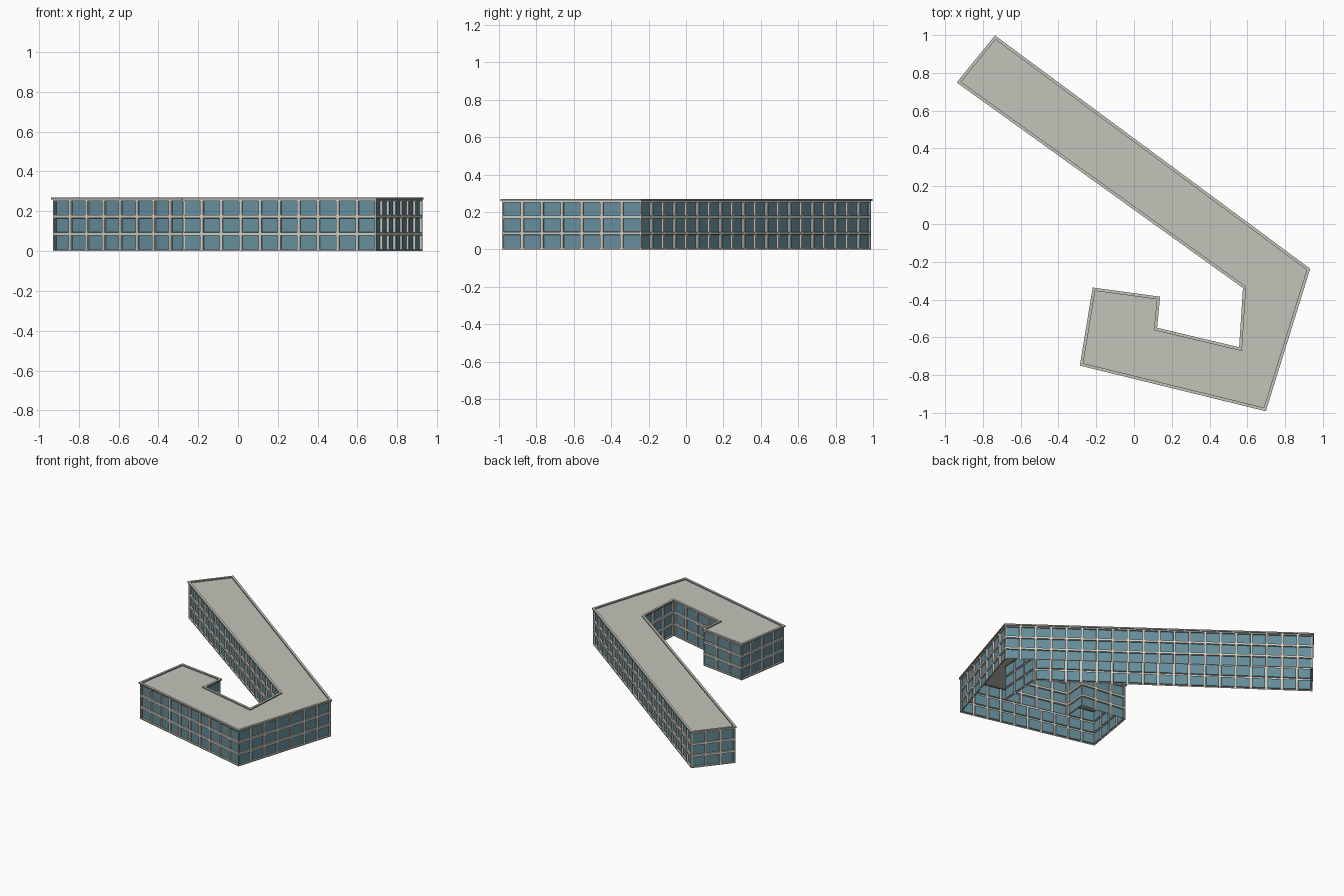
import bpy, bmesh
from mathutils import Vector

cube = bpy.data.objects.get("Cube")
if cube:
    bpy.data.objects.remove(cube)


def material(name, rgb):
    m = bpy.data.materials.new(name)
    m.use_nodes = True
    m.diffuse_color = (*rgb, 1)
    m.node_tree.nodes["Principled BSDF"].inputs["Base Color"].default_value = (*rgb, 1)
    return m


concrete = material("pale concrete", (0.60, 0.59, 0.53))
glass = material("blue grey glass", (0.13, 0.27, 0.33))
roofing = material("roof grey", (0.55, 0.55, 0.49))
trim = material("dark trim", (0.30, 0.29, 0.26))

# Footprint, counter-clockwise
footprint = [Vector(p) for p in [
    (-0.735, 0.99), (-0.93, 0.75), (0.583, -0.336), (0.562, -0.66), (0.116, -0.554),
    (0.132, -0.39), (-0.214, -0.343), (-0.28, -0.745), (0.694, -0.984), (0.926, -0.239)]]
STOREYS, STOREY_H, BAY, TOP = 3, 0.0865, 0.1, 0.27
EAVES = STOREYS * STOREY_H


def offset(points, d):
    """Footprint with every side moved outward by d."""
    out = []
    for i, p in enumerate(points):
        a = (p - points[i - 1]).normalized()
        b = (points[(i + 1) % len(points)] - p).normalized()
        na, nb = Vector((a.y, -a.x)), Vector((b.y, -b.x))
        out.append(p + (na + nb) * d / (1 + na.dot(nb)))
    return out


def finish(name, bm, mats):
    me = bpy.data.meshes.new(name)
    bm.to_mesh(me)
    bm.free()
    for m in mats:
        me.materials.append(m)
    ob = bpy.data.objects.new(name, me)
    bpy.context.collection.objects.link(ob)
    return ob


# Walls: a grid of bays, each with a recessed window
bm = bmesh.new()
for i, p in enumerate(footprint):
    q = footprint[(i + 1) % len(footprint)]
    n = int((q - p).length / BAY)
    rows = [[bm.verts.new((*p.lerp(q, c / n), r * STOREY_H)) for c in range(n + 1)]
            for r in range(STOREYS + 1)]
    for lo, hi in zip(rows, rows[1:]):
        for c in range(n):
            bm.faces.new((lo[c], lo[c + 1], hi[c + 1], hi[c]))
bm.normal_update()
bays = bm.faces[:]
bmesh.ops.inset_individual(bm, faces=bays, thickness=0.011, depth=0)
reveal = bmesh.ops.inset_individual(bm, faces=bays, thickness=0.0005, depth=-0.012)
for f in bays:
    f.material_index = 1
finish("walls", bm, [concrete, glass])

# Roof deck just below the coping
bm = bmesh.new()
bm.faces.new([bm.verts.new((*p, EAVES + 0.002)) for p in footprint])
finish("roof", bm, [roofing])

# Coping: overhanging ring with a pale top and dark sides
bm = bmesh.new()
section = [(0.006, EAVES), (0.006, TOP), (-0.010, TOP), (-0.010, EAVES)]
rings = [[bm.verts.new((*p, z)) for p in offset(footprint, d)] for d, z in section]
for k in range(len(section)):
    a, b = rings[k], rings[(k + 1) % len(section)]
    for i in range(len(footprint)):
        j = (i + 1) % len(footprint)
        bm.faces.new((a[i], a[j], b[j], b[i]))
bmesh.ops.recalc_face_normals(bm, faces=bm.faces)
for f in bm.faces:
    f.material_index = 0 if f.normal.z > 0.5 else 1
finish("coping", bm, [roofing, trim])
